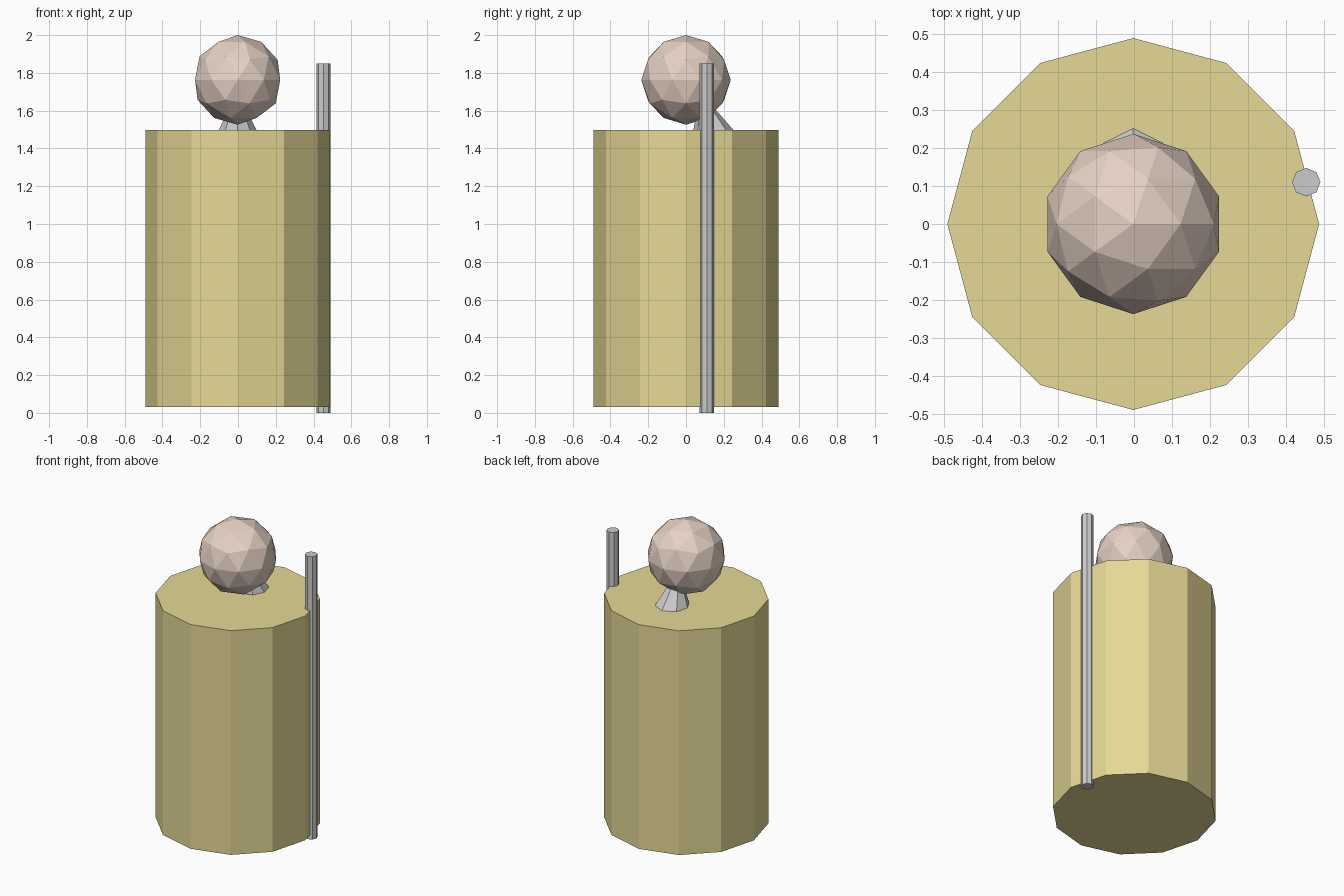
import bpy

if "Cube" in bpy.data.objects:
    bpy.data.objects.remove(bpy.data.objects["Cube"])


def paint(obj, name, color):
    mat = bpy.data.materials.new(name)
    mat.diffuse_color = (*color, 1)
    mat.use_nodes = True
    mat.node_tree.nodes["Principled BSDF"].inputs["Base Color"].default_value = mat.diffuse_color
    obj.data.materials.append(mat)


def cylinder(name, sides, radius, x, y, z0, z1):
    bpy.ops.mesh.primitive_cylinder_add(
        vertices=sides, radius=radius, depth=z1 - z0,
        location=(x, y, (z0 + z1) / 2))
    obj = bpy.context.object
    obj.name = name
    return obj


AXIS_X = -0.002

# Twelve-sided robe
robe = cylinder("robe", 12, 0.489, AXIS_X, 0, 0.03, 1.497)
paint(robe, "robe_cloth", (0.79, 0.69, 0.30))

# Faceted head
bpy.ops.mesh.primitive_ico_sphere_add(
    subdivisions=2, radius=0.237, location=(AXIS_X, 0, 1.763))
head = bpy.context.object
head.name = "head"
paint(head, "skin", (0.79, 0.64, 0.55))

# Beard: tilted cone from the chin, its wide end sunk into the robe
bpy.ops.mesh.primitive_cone_add(
    vertices=8, radius1=0.2, radius2=0, depth=0.42,
    location=(AXIS_X, 0.131, 1.498), rotation=(0.272, 0, 0))
bpy.context.object.name = "beard"

# Staff set into the side of the robe
cylinder("staff", 8, 0.0375, 0.453, 0.11, 0, 1.85)
